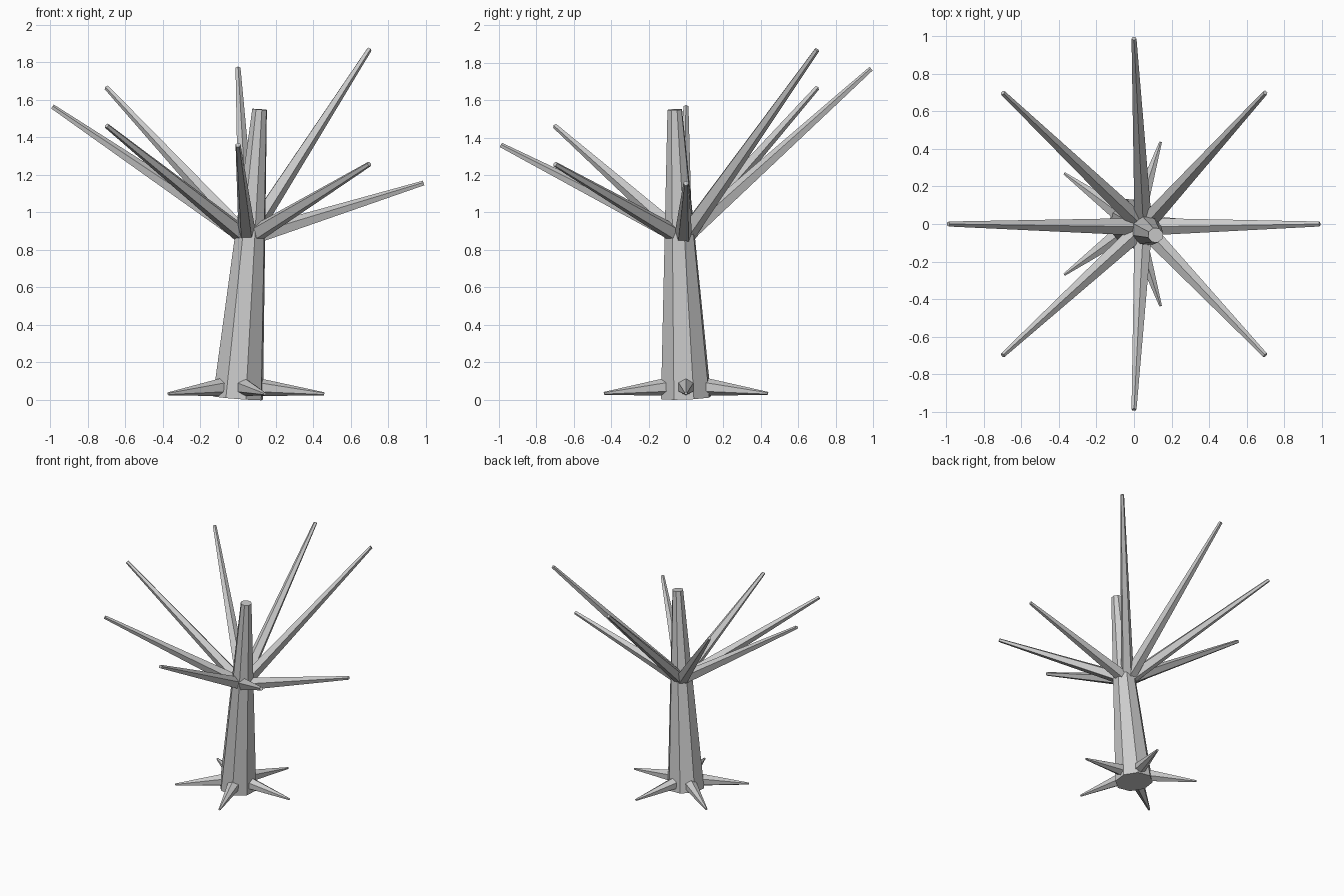
import bpy
from math import cos, sin, radians
from mathutils import Vector

if "Cube" in bpy.data.objects:
    bpy.data.objects.remove(bpy.data.objects["Cube"])


def limb(name, start, end, r1, r2, sides):
    """Tapered flat-faced limb running from start to end."""
    a, b = Vector(start), Vector(end)
    d = b - a
    bpy.ops.mesh.primitive_cone_add(vertices=sides, radius1=r1, radius2=r2, depth=d.length,
                                    location=(a + b) / 2,
                                    rotation=d.to_track_quat('Z', 'Y').to_euler())
    bpy.context.object.name = name


# leaning trunk
limb("trunk", (0, 0, 0.01), (0.115, -0.06, 1.55), 0.14, 0.041, 8)

# eight branches, tips spiralling downward around the trunk
for k in range(1, 9):
    t = radians(45 * k)
    tip = (0.99 * cos(t), 0.99 * sin(t), 1.87 - 0.102 * (k - 1))
    limb(f"branch_{k}", (0.05, -0.015, 0.86), tip, 0.05, 0.014, 5)

# five roots spreading at the base
for k in range(5):
    t = radians(72 * k)
    limb(f"root_{k + 1}", (0.09 * cos(t), 0.09 * sin(t), 0.07),
         (0.46 * cos(t), 0.46 * sin(t), 0.033), 0.05, 0.008, 6)
